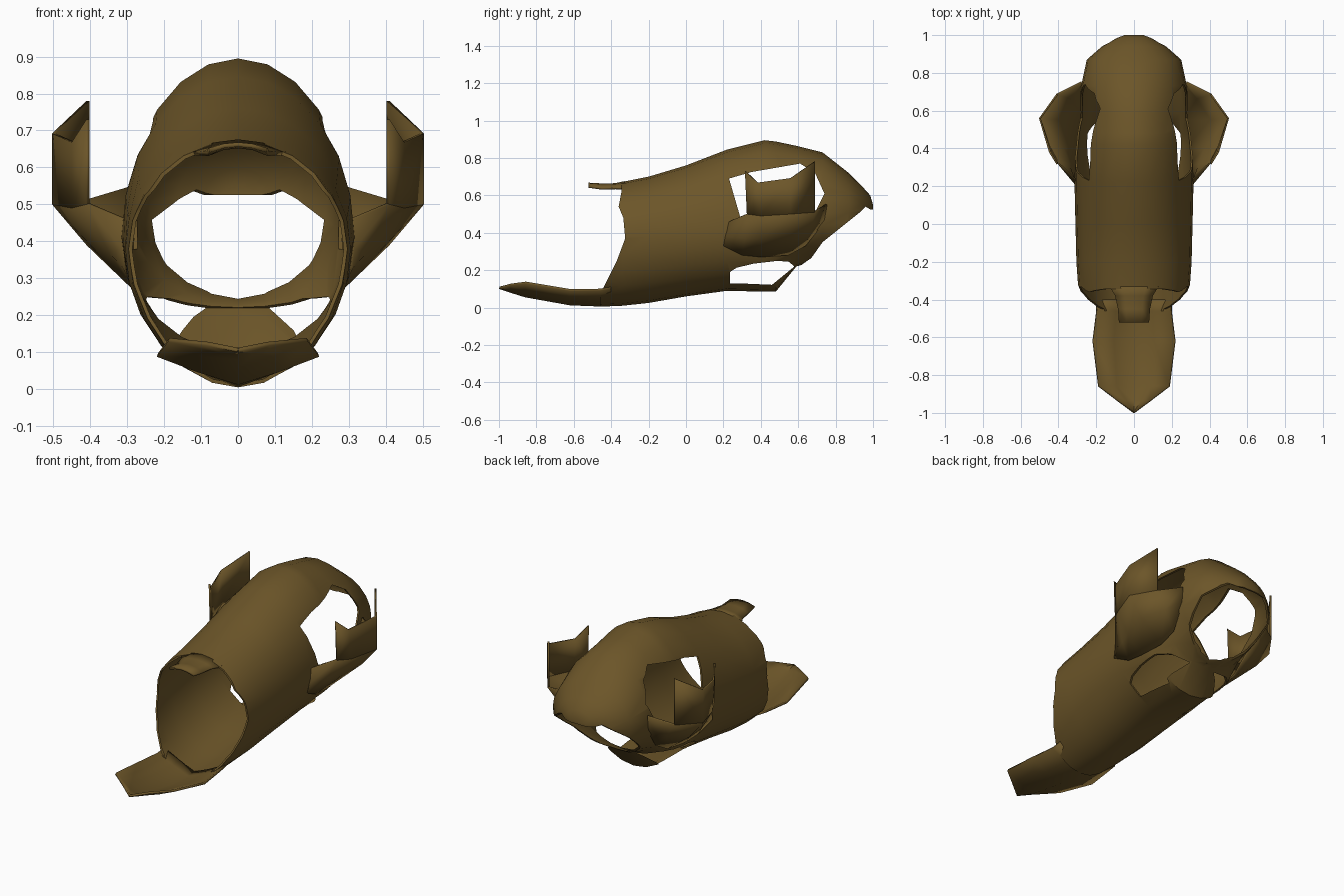
import bpy, bmesh, math

if "Cube" in bpy.data.objects:
    bpy.data.objects.remove(bpy.data.objects["Cube"])

mat = bpy.data.materials.new("dark bronze brown")
mat.diffuse_color = (0.15, 0.092, 0.022, 1)
mat.use_nodes = True
mat.node_tree.nodes["Principled BSDF"].inputs["Base Color"].default_value = mat.diffuse_color


def new_object(name, verts, faces, thickness=0.0):
    me = bpy.data.meshes.new(name)
    me.from_pydata(verts, [], faces)
    bm = bmesh.new()
    bm.from_mesh(me)
    bmesh.ops.remove_doubles(bm, verts=bm.verts, dist=0.0005)
    bmesh.ops.recalc_face_normals(bm, faces=bm.faces)
    bm.to_mesh(me)
    bm.free()
    ob = bpy.data.objects.new(name, me)
    bpy.context.collection.objects.link(ob)
    me.materials.append(mat)
    if thickness:
        m = ob.modifiers.new("thickness", "SOLIDIFY")
        m.thickness = thickness
        m.offset = -1
    return ob


def grid(name, rows, closed=False, cap=False, thickness=0.01):
    """Skin a list of equal-length point rows."""
    n = len(rows[0])
    verts = [p for r in rows for p in r]
    faces = []
    for i in range(len(rows) - 1):
        for j in range(n if closed else n - 1):
            k = (j + 1) % n
            faces.append((i*n + j, i*n + k, (i+1)*n + k, (i+1)*n + j))
    if cap:
        faces.append(tuple((len(rows)-1)*n + j for j in range(n)))
    return new_object(name, verts, faces, thickness)


def cut(target, outline):
    """Cut a side-view (y, z) outline right through the target."""
    n = len(outline)
    verts = [(x, y, z) for x in (-0.7, 0.7) for y, z in outline]
    faces = [tuple(range(n)), tuple(range(n, 2*n))]
    faces += [(i, (i+1) % n, n + (i+1) % n, n + i) for i in range(n)]
    cutter = new_object("cutter", verts, faces)
    cutter.hide_render = True
    m = target.modifiers.new("cut", "BOOLEAN")
    m.operation, m.solver, m.object = "DIFFERENCE", "EXACT", cutter
    bpy.context.view_layer.update()
    dg = bpy.context.evaluated_depsgraph_get()
    me = bpy.data.meshes.new_from_object(target.evaluated_get(dg))
    target.modifiers.clear()
    target.data = me
    bpy.data.objects.remove(cutter)


# Main shell: egg-shaped rings (y, top, bottom, half width, height of widest point)
stations = [
    (-0.46, 0.645, 0.005, 0.27, 0.37), (-0.34, 0.672, 0.01, 0.295, 0.38),
    (-0.20, 0.70, 0.025, 0.305, 0.38), (0.0, 0.76, 0.06, 0.31, 0.39),
    (0.22, 0.845, 0.09, 0.315, 0.41), (0.42, 0.895, 0.085, 0.31, 0.42),
    (0.48, 0.888, 0.085, 0.305, 0.43), (0.59, 0.865, 0.22, 0.29, 0.46),
    (0.73, 0.83, 0.26, 0.28, 0.50), (0.87, 0.72, 0.30, 0.25, 0.51),
    (0.94, 0.65, 0.38, 0.17, 0.52), (0.985, 0.60, 0.46, 0.09, 0.53),
    (1.0, 0.55, 0.50, 0.05, 0.53),
]
SIDES = 24
rings = []
for y, top, bot, w, mid in stations:
    ring = []
    for i in range(SIDES):
        a = math.tau * i / SIDES
        c = math.cos(a)
        ring.append((w * math.sin(a), y, mid + c * (top - mid if c > 0 else mid - bot)))
    rings.append(ring)
shell = grid("main_shell", rings, closed=True, cap=True)

# Front opening, rear opening, eye holes and lower side holes
cut(shell, [(-0.6, 0.09), (-0.45, 0.09), (-0.37, 0.25), (-0.325, 0.37), (-0.335, 0.48),
            (-0.36, 0.54), (-0.345, 0.62), (-0.345, 0.9), (-0.6, 0.9)])
cut(shell, [(0.62, 0.1), (0.62, 0.23), (0.67, 0.265), (0.73, 0.35), (0.93, 0.51),
            (0.96, 0.54), (0.985, 0.525), (1.1, 0.525), (1.1, 0.1)])
cut(shell, [(0.23, 0.69), (0.30, 0.45), (0.42, 0.38), (0.56, 0.38), (0.68, 0.49),
            (0.74, 0.61), (0.69, 0.72), (0.61, 0.77), (0.35, 0.725)])
cut(shell, [(0.235, 0.13), (0.32, 0.128), (0.46, 0.122), (0.58, 0.22), (0.55, 0.245),
            (0.49, 0.25), (0.36, 0.235), (0.27, 0.213), (0.235, 0.19)])

# Chin plate: shallow V section (y, half width, centre height, edge height)
rows = []
for y, w, zc, ze in [(-0.40, 0.20, 0.009, 0.10), (-0.46, 0.20, 0.006, 0.09),
                     (-0.62, 0.22, 0.012, 0.088), (-0.86, 0.19, 0.055, 0.128),
                     (-0.94, 0.085, 0.08, 0.118), (-1.0, 0.004, 0.10, 0.102)]:
    rows.append([(w * t, y, zc + (ze - zc) * abs(t) ** 1.15)
                 for t in (-1, -0.5, 0, 0.5, 1)])
chin = grid("chin_plate", rows, thickness=0.012)

# Brow peak over the front opening
rows = []
for y, w, zc, ze in [(-0.33, 0.13, 0.676, 0.642), (-0.38, 0.10, 0.665, 0.644),
                     (-0.45, 0.085, 0.664, 0.642), (-0.52, 0.08, 0.668, 0.652)]:
    rows.append([(w * t, y, zc + (ze - zc) * t * t) for t in (-1, -0.5, 0, 0.5, 1)])
peak = grid("brow_peak", rows, thickness=0.012)

# Flared eye guards: columns run from the shell outwards, then up into the side plate
flare = [
    [(0.312, 0.20, 0.33), (0.314, 0.21, 0.38), (0.312, 0.23, 0.46)],
    [(0.29, 0.30, 0.28), (0.35, 0.315, 0.37), (0.41, 0.325, 0.50)],
    [(0.285, 0.40, 0.27), (0.38, 0.40, 0.37), (0.45, 0.40, 0.49)],
    [(0.265, 0.55, 0.28), (0.41, 0.555, 0.39), (0.503, 0.56, 0.50)],
    [(0.25, 0.64, 0.33), (0.34, 0.67, 0.42), (0.41, 0.69, 0.51)],
    [(0.265, 0.71, 0.42), (0.275, 0.74, 0.47), (0.28, 0.755, 0.55)],
]
tops = [(0.41, 0.315, 0.73), (0.45, 0.38, 0.668), (0.503, 0.56, 0.692), (0.41, 0.69, 0.78)]
plate = [[col[2], top] for col, top in zip(flare[1:5], tops)]
parts = [shell, chin, peak]
for side, s in (("right", 1), ("left", -1)):
    def flip(rows):
        return [[(s * x, y, z) for x, y, z in r] for r in rows]
    parts.append(grid(side + "_eye_flare", flip(flare)))
    parts.append(grid(side + "_eye_plate", flip(plate)))

# Smooth shading with sharp rims
bpy.ops.object.select_all(action="DESELECT")
for ob in parts:
    ob.select_set(True)
bpy.context.view_layer.objects.active = shell
bpy.ops.object.shade_smooth_by_angle(angle=math.radians(40))
